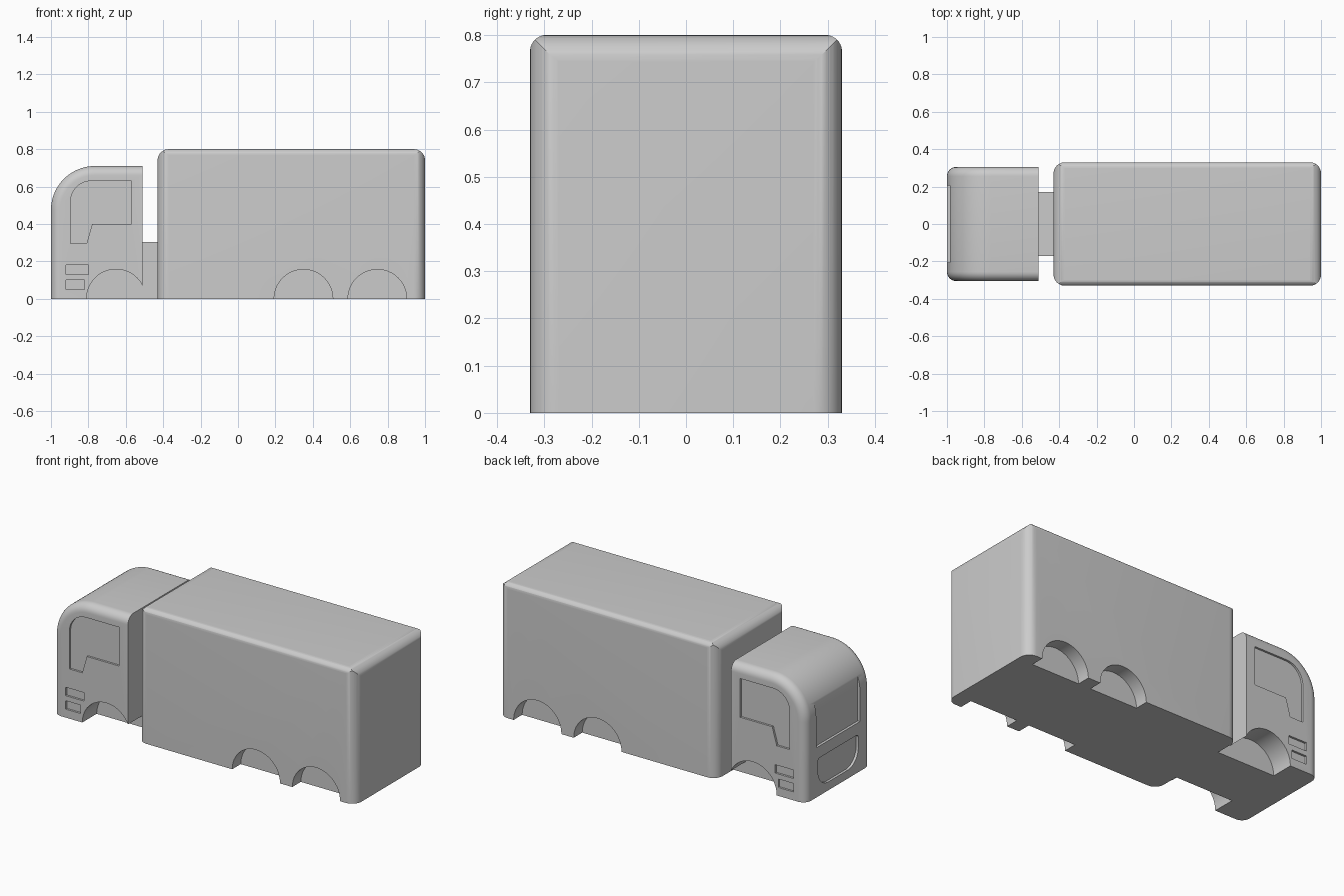
import bpy, bmesh, math

if "Cube" in bpy.data.objects:
    bpy.data.objects.remove(bpy.data.objects["Cube"])

grey = bpy.data.materials.new("light grey")
grey.diffuse_color = (0.6, 0.6, 0.6, 1)
grey.use_nodes = True
grey.node_tree.nodes["Principled BSDF"].inputs["Base Color"].default_value = grey.diffuse_color


def arc(cx, cz, r, a0, a1, n=10):
    """Points on an arc, angles in degrees."""
    return [(cx + r * math.cos(math.radians(a0 + (a1 - a0) * i / n)),
             cz + r * math.sin(math.radians(a0 + (a1 - a0) * i / n))) for i in range(n + 1)]


def rounded(x0, x1, y0, y1, r_low, r_high):
    """Rounded rectangle; zero radius gives a sharp corner."""
    pts = []
    for cx, cy, r, a in ((x0, y0, r_low, 180), (x1, y0, r_low, 270),
                         (x1, y1, r_high, 0), (x0, y1, r_high, 90)):
        mx = cx + r if cx == x0 else cx - r
        my = cy + r if cy == y0 else cy - r
        pts += arc(mx, my, r, a, a + 90) if r else [(cx, cy)]
    return pts


def prism(name, pts, axis, lo, hi):
    """Extrude a 2D outline along an axis from lo to hi."""
    def place(a, b, d):
        return {"x": (d, a, b), "y": (a, d, b), "z": (a, b, d)}[axis]
    bm = bmesh.new()
    low = [bm.verts.new(place(a, b, lo)) for a, b in pts]
    high = [bm.verts.new(place(a, b, hi)) for a, b in pts]
    bm.faces.new(low)
    bm.faces.new(high)
    for i in range(len(pts)):
        j = (i + 1) % len(pts)
        bm.faces.new((low[i], low[j], high[j], high[i]))
    bmesh.ops.recalc_face_normals(bm, faces=bm.faces)
    mesh = bpy.data.meshes.new(name)
    bm.to_mesh(mesh)
    bm.free()
    mesh.materials.append(grey)
    ob = bpy.data.objects.new(name, mesh)
    bpy.context.collection.objects.link(ob)
    return ob


def activate(ob):
    bpy.ops.object.select_all(action='DESELECT')
    ob.select_set(True)
    bpy.context.view_layer.objects.active = ob


def boolean(ob, tool, operation='DIFFERENCE'):
    """Apply a boolean and throw the tool away."""
    mod = ob.modifiers.new("cut", 'BOOLEAN')
    mod.operation, mod.solver, mod.object = operation, 'EXACT', tool
    activate(ob)
    bpy.ops.object.modifier_apply(modifier=mod.name)
    bpy.data.objects.remove(tool)


def cut_sides(ob, pts, inner):
    """Cut an outline into both long sides, down to |y| = inner."""
    for s in (-1, 1):
        boolean(ob, prism("cutter", pts, "y", s * inner, s * 0.5))


def smooth(ob):
    activate(ob)
    bpy.ops.object.shade_smooth_by_angle(angle=math.radians(30))


# Cargo box: three rounded outlines intersected, giving mitred corners
e = 0.0003
box = prism("cargo_box", rounded(-0.43, 1, -0.33, 0.33, 0.06, 0.06), "z", 0, 1)
boolean(box, prism("tool", rounded(-0.43 - e, 1 + e, -0.2, 0.8, 0, 0.06), "y", -1, 1), 'INTERSECT')
boolean(box, prism("tool", rounded(-0.33 - e, 0.33 + e, -0.3, 0.8 + e, 0, 0.035), "x", -2, 2), 'INTERSECT')
for cx in (0.35, 0.745):
    cut_sides(box, arc(cx, 0, 0.157, 0, 360, 48)[:-1], 0.25)
smooth(box)

# Cab: side profile with a curved brow, side edges rounded
profile = [(-0.51, 0), (-0.51, 0.71)] + arc(-0.765, 0.475, 0.235, 90, 180, 20) + [(-1, 0)]
cab = prism("cab", profile, "y", -0.305, 0.305)
bm = bmesh.new()
bm.from_mesh(cab.data)
rim = []
for ed in bm.edges:
    a, b = (v.co for v in ed.verts)
    back = a.x > -0.52 and b.x > -0.52
    base = a.z < 0.01 and b.z < 0.01
    if abs(a.y - b.y) < 0.01 and not back and not base:
        rim.append(ed)
bmesh.ops.bevel(bm, geom=rim, offset=0.05, offset_type='OFFSET', segments=8,
                profile=0.5, affect='EDGES', clamp_overlap=False)
bmesh.ops.recalc_face_normals(bm, faces=bm.faces)
bm.to_mesh(cab.data)
bm.free()

# Cab wheel arches, side windows and lamp recesses
cut_sides(cab, arc(-0.652, 0, 0.158, 0, 360, 48)[:-1], 0.17)
window = [(-0.57, 0.40), (-0.57, 0.63)] + arc(-0.785, 0.52, 0.11, 90, 180) + \
         [(-0.895, 0.295), (-0.81, 0.295), (-0.78, 0.40)]
cut_sides(cab, window, 0.293)
cut_sides(cab, rounded(-0.92, -0.80, 0.13, 0.18, 0, 0), 0.293)
cut_sides(cab, rounded(-0.92, -0.82, 0.05, 0.10, 0, 0), 0.293)

# Windscreen and grille recesses in the front face
boolean(cab, prism("cutter", rounded(-0.205, 0.205, 0.295, 0.62, 0, 0), "x", -1.2, -0.985))
boolean(cab, prism("cutter", rounded(-0.19, 0.19, 0.05, 0.225, 0.10, 0.02), "x", -1.2, -0.985))
smooth(cab)

# Coupling between the cab and the cargo box
prism("coupling", rounded(-0.515, -0.42, 0, 0.305, 0, 0), "y", -0.17, 0.17)
